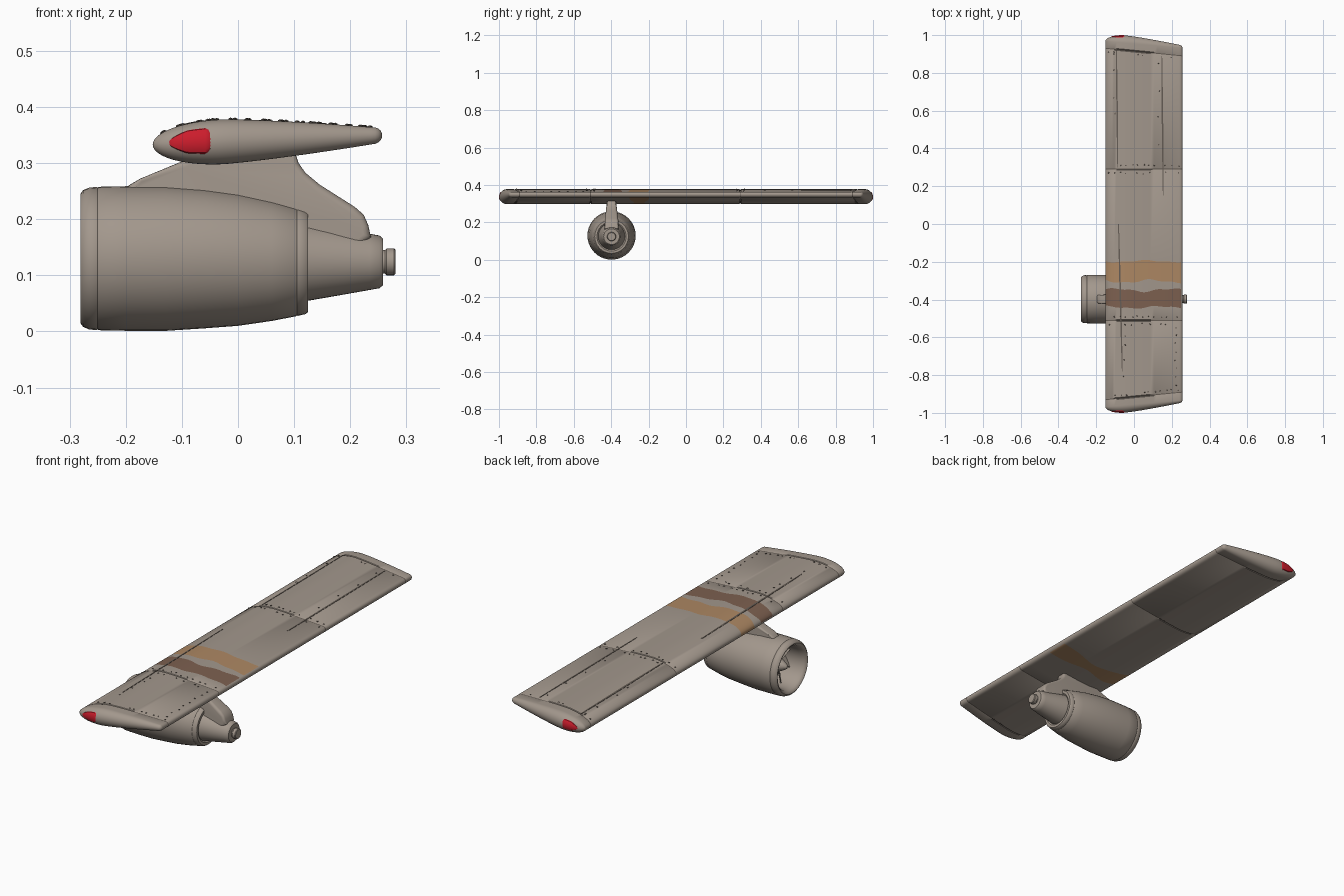
import bpy, bmesh, math, random
from mathutils import Matrix, Vector

if "Cube" in bpy.data.objects:
    bpy.data.objects.remove(bpy.data.objects["Cube"])
random.seed(4)


def material(name, col):
    m = bpy.data.materials.new(name)
    m.diffuse_color = (*col, 1)
    m.use_nodes = True
    m.node_tree.nodes["Principled BSDF"].inputs["Base Color"].default_value = m.diffuse_color
    return m


GREY = material("warm grey metal", (0.365, 0.312, 0.265))
ORANGE = material("faded orange paint", (0.42, 0.245, 0.125))
BROWN = material("brown paint", (0.205, 0.118, 0.08))
DARK = material("panel line", (0.13, 0.108, 0.09))
RED = material("red lamp", (0.60, 0.012, 0.025))


def finish(name, bm, mats, angle=35):
    bmesh.ops.recalc_face_normals(bm, faces=bm.faces)
    me = bpy.data.meshes.new(name)
    bm.to_mesh(me)
    bm.free()
    for m in mats:
        me.materials.append(m)
    ob = bpy.data.objects.new(name, me)
    bpy.context.collection.objects.link(ob)
    bpy.ops.object.select_all(action='DESELECT')
    ob.select_set(True)
    bpy.context.view_layer.objects.active = ob
    bpy.ops.object.shade_smooth_by_angle(angle=math.radians(angle))
    return ob


# ---- airfoil: camber line plus half thickness along the chord (u = 0..1)
X0, CHORD, N = -0.152, 0.409, 36


def camber(u):
    return 0.333 + 0.0165 * u


def half(u):
    if u < 0.3:
        return 0.04 * math.sqrt(max(0, 1 - (1 - u / 0.3) ** 2))
    h = 0.04 - 0.027 * ((u - 0.3) / 0.7) ** 1.3
    if u > 0.97:
        h *= math.sqrt(max(0, 1 - ((u - 0.97) / 0.03) ** 2))
    return h


def top_z(x):
    u = (x - X0) / CHORD
    return camber(u) + half(u)


def tip_y(u):
    # where the rounded wing tip starts
    return 0.967 - 0.035 * u


# ---- wing: rings lofted along y; each ring is (y rule, z scale, top paint, lower paint)
rings = []


def ring(y, sz=1, top=0, low=0):
    rings.append((y if callable(y) else (lambda u, up: y), sz, top, low))


def seam(y0, slope=0):
    for d, s, m in ((-.005, 1, 0), (-.0025, .94, 3), (.0025, .94, 0), (.005, 1, 0)):
        ring(lambda u, up, d=d: y0 + slope * u + d, s, m, m)


def cap(sign):
    for k in (range(10) if sign > 0 else range(9, -1, -1)):
        a = math.radians(86) * k / 9
        ring(lambda u, up, a=a: sign * (tip_y(u) + half(u) * math.sin(a)), math.cos(a))


def band(base, amp, phase, pinch):
    # wavy paint edge on top, pinched in the middle underneath
    def f(u, up):
        if up:
            return base + amp * math.sin(u * 9 + phase) + amp * 0.5 * math.sin(u * 21 + phase)
        return base + pinch * math.exp(-((u - 0.5) / 0.2) ** 2)
    return f


cap(-1)
seam(-0.93, 0.04)
seam(-0.51)
ring(band(-0.441, .006, 1.5, 0), top=2)
ring(band(-0.350, .008, 0.3, 0))
ring(band(-0.303, .008, 2.5, .026), top=1, low=1)
ring(band(-0.197, .005, 3.2, -.026))
seam(0.29)
seam(0.93, -0.04)
cap(1)

us = [(1 - math.cos(math.pi * j / N)) / 2 for j in range(N + 1)]
loop = [(u, 1) for u in us] + [(u, -1) for u in us[-2:0:-1]]
L = len(loop)
bm = bmesh.new()
grid = []
for y, sz, _, _ in rings:
    grid.append([bm.verts.new((X0 + CHORD * u, y(u, side > 0 or u in (0, 1)), camber(u) + side * half(u) * sz))
                 for u, side in loop])
for i in range(len(grid) - 1):
    for j in range(L):
        k = (j + 1) % L
        f = bm.faces.new((grid[i][j], grid[i][k], grid[i + 1][k], grid[i + 1][j]))
        m = rings[i][2] if j < N else rings[i][3]
        # the trailing edge itself stays unpainted
        f.material_index = 0 if m in (1, 2) and min(loop[j][0], loop[k][0]) > .98 else m
for row in (grid[0], grid[-1]):
    for j in range(N):
        vs = [row[j], row[j + 1], row[-j - 1 if j < N - 1 else N], row[(L - j) % L]]
        bm.faces.new(list(dict.fromkeys(vs)))
finish("wing", bm, [GREY, ORANGE, BROWN, DARK])

# ---- spanwise panel lines: thin strips on the upper skin
bm = bmesh.new()
for xa, ya, xb, yb, w in ((-.093, .92, -.086, .30, .004), (.147, .89, .155, .15, .004),
                          (-.082, 0, -.062, -.78, .004)):
    pr = []
    for k in range(9):
        t = k / 8
        x, y = xa + (xb - xa) * t, ya + (yb - ya) * t
        ww = w * (0.4 + 0.6 * math.sin(math.pi * (0.1 + 0.8 * t)))
        pr.append([bm.verts.new((x + s * ww, y, top_z(x + s * ww) + h))
                   for s, h in ((-1, .0012), (1, .0012), (1, -.002), (-1, -.002))])
    for a, b in zip(pr, pr[1:]):
        for j in range(4):
            bm.faces.new((a[j], a[(j + 1) % 4], b[(j + 1) % 4], b[j]))
    bm.faces.new(pr[0])
    bm.faces.new(pr[-1])
finish("panel_lines", bm, [DARK])

# ---- rivets beside the seams and panel lines
spots = []
for y0, sl in ((.915, -.1), (.31, 0), (.27, 0), (-.49, 0), (-.53, 0), (-.915, .1)):
    for k in range(13):
        x = -0.13 + k * 0.03
        spots.append((x, y0 + sl * (x + .15)))
for x0, ya, yb in ((-.105, .35, .9), (.135, .35, .85), (-.05, -.85, -.55), (.22, -.85, -.55)):
    spots += [(x0, ya + (yb - ya) * k / 7) for k in range(8)]
bm = bmesh.new()
for x, y in spots:
    if random.random() < 0.7:
        x += random.uniform(-.006, .006)
        y += random.uniform(-.005, .005)
        bmesh.ops.create_icosphere(bm, subdivisions=1, radius=0.0045,
                                   matrix=Matrix.Translation((x, y, top_z(x))) @ Matrix.Diagonal((1, 1, .7, 1)))
finish("rivets", bm, [DARK])

# ---- red tip lamps: thin patches wrapped over the rounded tips
for sgn, nm in ((-1, "front"), (1, "back")):
    bm = bmesh.new()
    rows, A, B = [], 14, 10
    for i in range(A + 1):
        t = i / A
        u = 0.068 + 0.187 * t
        taper = min(1, math.sqrt(t / 0.45 + 0.01)) * min(1, math.sqrt((1 - t) / 0.15 + 0.25))
        row = []
        for j in range(B + 1):
            b = math.radians(4 + taper * (-38 + 78 * j / B))
            r = half(u) + (-0.001 if i in (0, A) or j in (0, B) else 0.002)
            row.append(bm.verts.new((X0 + CHORD * u, sgn * (tip_y(u) + r * math.cos(b)),
                                     camber(u) + r * math.sin(b))))
        rows.append(row)
    for a, c in zip(rows, rows[1:]):
        for j in range(B):
            q = (a[j], a[j + 1], c[j + 1], c[j])
            bm.faces.new(q if sgn > 0 else q[::-1])
    bmesh.ops.solidify(bm, geom=bm.faces[:], thickness=0.003)
    finish("tip_lamp_" + nm, bm, [RED])

# ---- engine: turned profiles about an axis along x
EY, EZ = -0.398, 0.130


def lathe(name, prof, n=40):
    bm = bmesh.new()
    rows = []
    for x, r in prof:
        cz = EZ - 0.006 * max(0, min(1, (x + 0.05) / 0.2))
        if r == 0:
            rows.append([bm.verts.new((x, EY, cz))] * n)
        else:
            rows.append([bm.verts.new((x, EY + r * math.cos(2 * math.pi * k / n),
                                       cz + r * math.sin(2 * math.pi * k / n))) for k in range(n)])
    for a, b in zip(rows, rows[1:]):
        for k in range(n):
            q = (k + 1) % n
            bm.faces.new(list(dict.fromkeys((a[k], a[q], b[q], b[k]))))
    return finish(name, bm, [GREY])


lathe("nacelle", [(-.16, 0), (-.16, .094), (-.20, .095), (-.25, .097), (-.270, .102), (-.279, .109), (-.281, .115),
                  (-.276, .122), (-.265, .1265), (-.252, .1275), (-.250, .1265), (-.248, .1278), (-.20, .1288),
                  (-.13, .129), (-.06, .1245), (0, .1185), (.06, .108), (.103, .0985), (.105, .0970), (.107, .0975),
                  (.120, .094), (.125, .090), (.125, .078), (.118, .070), (.118, 0)])
lathe("exhaust_core", [(.10, 0), (.10, .074), (.125, .070), (.19, .058), (.235, .050), (.252, .047), (.258, .042),
                       (.258, 0)])
lathe("exhaust_plug", [(.24, 0), (.24, .021), (.262, .021), (.265, .024), (.278, .024), (.281, .021),
                       (.281, 0)], 24)
lathe("spinner", [(-.255, 0), (-.250, .009), (-.235, .019), (-.215, .029), (-.195, .036), (-.15, .038)], 24)

# ---- fan blades: twisted plates around the spinner
bm = bmesh.new()
for b in range(7):
    rot = Matrix.Rotation(b * math.tau / 7, 3, 'X')
    prev = None
    for k in range(5):
        r = 0.028 + 0.068 * k / 4
        tw, w = math.radians(25 + 30 * k / 4), 0.018 + 0.014 * k / 4
        c = Vector((math.cos(tw), math.sin(tw), 0))
        nrm = Vector((-math.sin(tw), math.cos(tw), 0)) * 0.0025
        cur = [bm.verts.new(rot @ (c * s * w + nrm * t + Vector((-.188, 0, r))) + Vector((0, EY, EZ)))
               for s, t in ((-1, -1), (1, -1), (1, 1), (-1, 1))]
        if prev:
            for j in range(4):
                bm.faces.new((prev[j], prev[(j + 1) % 4], cur[(j + 1) % 4], cur[j]))
        else:
            bm.faces.new(cur)
        prev = cur
    bm.faces.new(prev)
finish("fan_blades", bm, [GREY])

# ---- pylon: side profile extruded across y, narrower toward the wing
side = [(-.203, .245), (-.195, .260), (-.175, .272), (-.10, .303), (-.05, .330), (.098, .330), (.108, .300),
        (.120, .283), (.145, .262), (.208, .222), (.224, .208), (.232, .190), (.237, .168), (.20, .14), (-.10, .20)]
bm = bmesh.new()
pair = []
for s in (-1, 1):
    pair.append([bm.verts.new((x, EY + s * max(.024, min(.038, .038 - (z - .20) * .12))
                               * (0.6 if x < -.2 else 0.82 if x < -.19 else 1), z)) for x, z in side])
for p in pair:
    bm.faces.new(p)
for j in range(len(side)):
    k = (j + 1) % len(side)
    bm.faces.new((pair[0][j], pair[0][k], pair[1][k], pair[1][j]))
bmesh.ops.recalc_face_normals(bm, faces=bm.faces)
rim = [e for e in bm.edges if (e.verts[0].co.y - EY) * (e.verts[1].co.y - EY) > 0]
bmesh.ops.bevel(bm, geom=rim, offset=0.012, segments=4, profile=0.5, affect='EDGES', clamp_overlap=True)
finish("pylon", bm, [GREY], 50)
